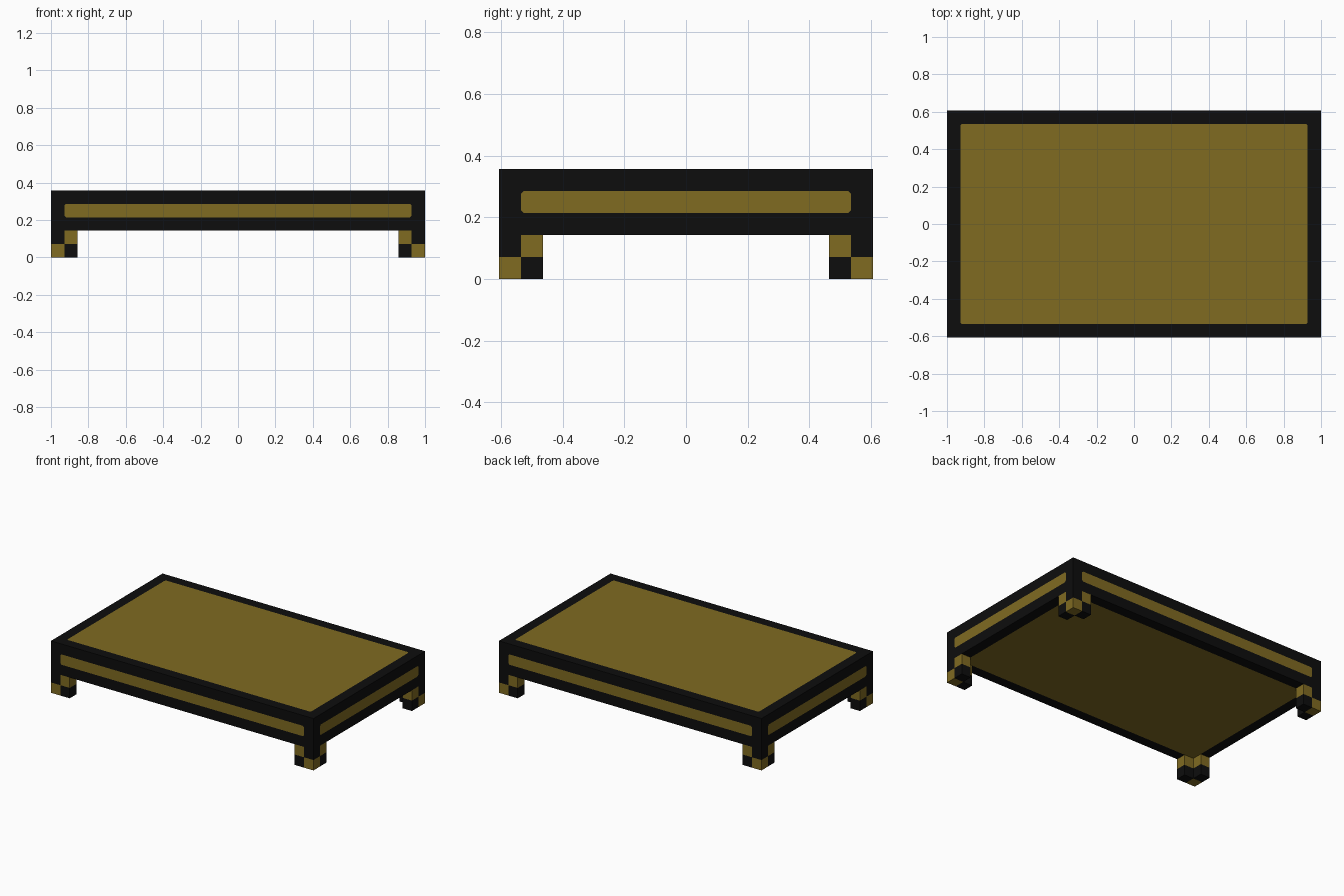
import bpy
import bmesh
from mathutils import Matrix, Vector

if "Cube" in bpy.data.objects:
    bpy.data.objects.remove(bpy.data.objects["Cube"], do_unlink=True)

U = 1 / 14                      # width of one block
SIZE = Vector((28, 17, 3)) * U  # table slab
LEG_TOP = 2 * U


def make_material(name, colour):
    mat = bpy.data.materials.new(name)
    mat.use_nodes = True
    mat.diffuse_color = colour
    bsdf = mat.node_tree.nodes["Principled BSDF"]
    bsdf.inputs["Base Color"].default_value = colour
    bsdf.inputs["Roughness"].default_value = 0.8
    return mat


MATERIALS = [make_material("black lacquer", (0.004, 0.004, 0.004, 1)),
             make_material("dull gold", (0.215, 0.145, 0.0155, 1))]


def make_object(name, bm):
    mesh = bpy.data.meshes.new(name)
    bm.to_mesh(mesh)
    bm.free()
    for mat in MATERIALS:
        mesh.materials.append(mat)
    obj = bpy.data.objects.new(name, mesh)
    bpy.context.collection.objects.link(obj)
    return obj


# Slab: a black box with a gold panel inset in each of its six sides
bm = bmesh.new()
bmesh.ops.create_cube(bm, size=1, matrix=Matrix.Translation((0, 0, LEG_TOP + SIZE.z / 2))
                      @ Matrix.Diagonal((*SIZE, 1)))
panels = list(bm.faces)
bmesh.ops.inset_individual(bm, faces=panels, thickness=U, use_even_offset=True)
for face in bm.faces:
    face.material_index = 0
for face in panels:
    face.material_index = 1
# Clip the panel corners slightly
corners = list({v for face in panels for v in face.verts})
bmesh.ops.bevel(bm, geom=corners, offset=0.009, offset_type='OFFSET', segments=1,
                affect='VERTICES', material=0)
make_object("table_slab", bm)

# Legs: L-shaped feet of chequered blocks, open where they meet the slab
cells = {(i, j, k) for i, j in ((0, 0), (1, 0), (0, 1)) for k in (0, 1)}
origin = Vector((-SIZE.x / 2, -SIZE.y / 2, 0))
bm = bmesh.new()
for cell in sorted(cells):
    for axis in range(3):
        for side in (0, 1):
            neighbour = list(cell)
            neighbour[axis] += 2 * side - 1
            if tuple(neighbour) in cells or neighbour[2] == 2:
                continue
            verts = []
            for b, c in ((0, 0), (1, 0), (1, 1), (0, 1)):
                p = Vector(cell)
                p[axis] += side
                p[(axis + 1) % 3] += b
                p[(axis + 2) % 3] += c
                verts.append(bm.verts.new(origin + p * U))
            face = bm.faces.new(verts if side else verts[::-1])
            face.material_index = 1 - sum(cell) % 2
bmesh.ops.remove_doubles(bm, verts=bm.verts, dist=0.0001)
legs = make_object("corner_legs", bm)
mirror = legs.modifiers.new("four corners", 'MIRROR')
mirror.use_axis = (True, True, False)
